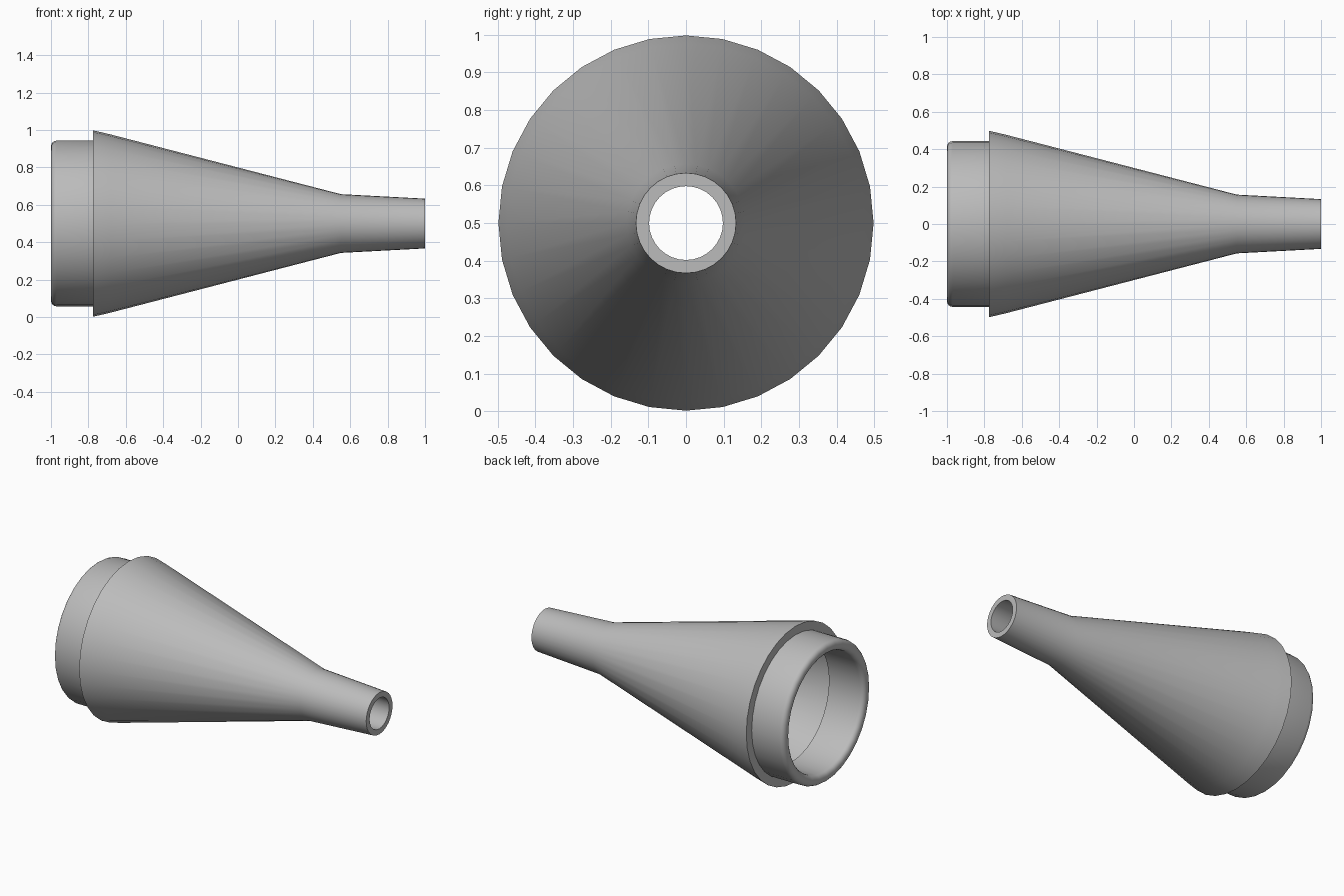
import bpy, math
from math import sin, cos, pi

cube = bpy.data.objects.get("Cube")
if cube:
    bpy.data.objects.remove(cube, do_unlink=True)

SIDES = 32
AXIS_Z = 0.5

grey = bpy.data.materials.new("plain grey")
grey.use_nodes = True
colour = (0.5, 0.5, 0.5, 1)
grey.diffuse_color = colour
grey.node_tree.nodes["Principled BSDF"].inputs["Base Color"].default_value = colour


def fillet(cx, cr, radius, start, end, steps=4):
    """Arc of (x, radius) profile points, angles in degrees."""
    angles = [math.radians(start + (end - start) * i / steps) for i in range(steps + 1)]
    return [(cx + radius * cos(a), cr + radius * sin(a)) for a in angles]


def lathe(name, profile):
    """Revolve a closed (x, radius) profile around the long axis."""
    verts = [(x, r * sin(2 * pi * k / SIDES), AXIS_Z + r * cos(2 * pi * k / SIDES))
             for x, r in profile for k in range(SIDES)]
    n = len(profile)
    faces = []
    for i in range(n):
        a, b = i * SIDES, (i + 1) % n * SIDES
        for k in range(SIDES):
            m = (k + 1) % SIDES
            faces.append((a + k, a + m, b + m, b + k))
    mesh = bpy.data.meshes.new(name)
    mesh.from_pydata(verts, [], faces)
    mesh.materials.append(grey)
    obj = bpy.data.objects.new(name, mesh)
    bpy.context.collection.objects.link(obj)
    bpy.ops.object.select_all(action="DESELECT")
    obj.select_set(True)
    bpy.context.view_layer.objects.active = obj
    bpy.ops.object.shade_smooth_by_angle(angle=math.radians(30))
    return obj


# One hollow body: rounded collar, shoulder, tapering cone, spout and bore
collar_outer, collar_inner, rounding = 0.443, 0.375, 0.03
profile = fillet(-1 + rounding, collar_inner + rounding, rounding, 270, 180)
profile += fillet(-1 + rounding, collar_outer - rounding, rounding, 180, 90)
# Shoulder and outside of the cone and spout
profile += [(-0.775, collar_outer), (-0.775, 0.498), (-0.73, 0.488), (-0.68, 0.476),
            (0.55, 0.157), (1, 0.133)]
# Bore, inside of the cone and back of the collar lip
profile += [(1, 0.098), (0.55, 0.12), (-0.68, 0.436), (-0.75, 0.45), (-0.75, collar_inner)]
lathe("funnel_nozzle", profile)
